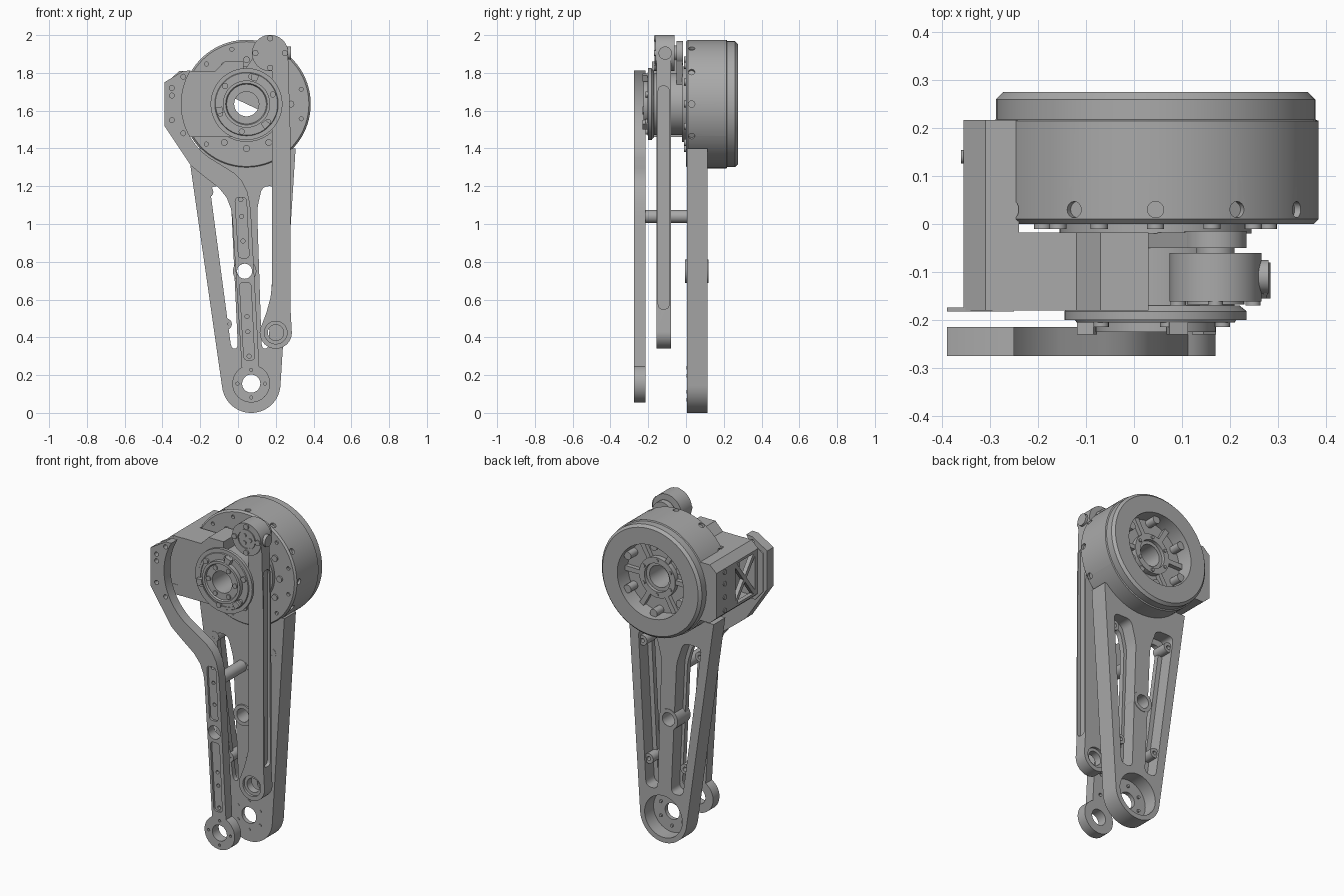
import bpy, bmesh
from math import sin, cos, radians
from mathutils import Vector, Matrix

cube = bpy.data.objects.get("Cube")
if cube:
    bpy.data.objects.remove(cube)

metal = bpy.data.materials.new("satin_grey_metal")
metal.use_nodes = True
metal.diffuse_color = (0.4, 0.4, 0.4, 1)
metal.node_tree.nodes["Principled BSDF"].inputs["Base Color"].default_value = (0.4, 0.4, 0.4, 1)

MX, MZ = 0.045, 1.635      # motor axis
KX, KZ = 0.07, 0.155       # lower joint axis


def finish(bm, name):
    bmesh.ops.recalc_face_normals(bm, faces=bm.faces)
    mesh = bpy.data.meshes.new(name)
    bm.to_mesh(mesh)
    bm.free()
    mesh.materials.append(metal)
    ob = bpy.data.objects.new(name, mesh)
    bpy.context.collection.objects.link(ob)
    return ob


def prism(name, pts, a, b, axis="y"):
    """Extrude an outline: (x, z) along y, or (y, z) along x."""
    bm = bmesh.new()
    place = (lambda p, d: (p[0], d, p[1])) if axis == "y" else (lambda p, d: (d, p[0], p[1]))
    lo = [bm.verts.new(place(p, a)) for p in pts]
    hi = [bm.verts.new(place(p, b)) for p in pts]
    bm.faces.new(lo)
    bm.faces.new(hi)
    for i in range(len(pts)):
        j = (i + 1) % len(pts)
        bm.faces.new((lo[i], lo[j], hi[j], hi[i]))
    return finish(bm, name)


def box(name, x0, x1, y0, y1, z0, z1):
    return prism(name, [(x0, z0), (x1, z0), (x1, z1), (x0, z1)], y0, y1)


def rod(name, p0, p1, r, n=32):
    p0, p1 = Vector(p0), Vector(p1)
    d = p1 - p0
    bm = bmesh.new()
    m = Matrix.Translation((p0 + p1) / 2) @ d.to_track_quat("Z", "Y").to_matrix().to_4x4()
    bmesh.ops.create_cone(bm, cap_ends=True, segments=n, radius1=r, radius2=r, depth=d.length, matrix=m)
    return finish(bm, name)


def pin(name, x, z, y0, y1, r, n=32):
    return rod(name, (x, y0, z), (x, y1, z), r, n)


def lathe(name, x, z, profile, n=96):
    """Revolve a closed (radius, y) profile around the y direction."""
    bm = bmesh.new()
    rings = []
    for i in range(n):
        t = radians(360 * i / n)
        rings.append([bm.verts.new((x + r * cos(t), y, z + r * sin(t))) for r, y in profile])
    k = len(profile)
    for i in range(n):
        a, b = rings[i], rings[(i + 1) % n]
        for j in range(k):
            bm.faces.new((a[j], a[(j + 1) % k], b[(j + 1) % k], b[j]))
    return finish(bm, name)


def arc(x, z, r, a0, a1, n):
    angles = [radians(a0 + (a1 - a0) * i / n) for i in range(n + 1)]
    return [(x + r * cos(t), z + r * sin(t)) for t in angles]


def rounded(pts, r, n=5):
    """Soften each corner of an outline."""
    out = []
    for i, p in enumerate(pts):
        p = Vector(p)
        a, b = Vector(pts[i - 1]) - p, Vector(pts[(i + 1) % len(pts)]) - p
        a = p + a.normalized() * min(r, a.length * 0.45)
        b = p + b.normalized() * min(r, b.length * 0.45)
        for k in range(n + 1):
            t = k / n
            out.append(tuple(a * (1 - t) ** 2 + p * 2 * t * (1 - t) + b * t * t))
    return out


def cut(ob, cutters):
    for c in cutters:
        c.hide_render = True
        m = ob.modifiers.new("cut", "BOOLEAN")
        m.operation, m.solver, m.object = "DIFFERENCE", "EXACT", c
        with bpy.context.temp_override(object=ob, active_object=ob, selected_objects=[ob]):
            bpy.ops.object.modifier_apply(modifier=m.name)
        bpy.data.objects.remove(c)
    return ob


def around(r, deg, x=MX, z=MZ):
    return x + r * cos(radians(deg)), z + r * sin(radians(deg))


# Motor drum with recessed back and bored centre
drum = lathe("motor_drum", MX, MZ, [
    (.065, 0), (.33, 0), (.34, .01), (.34, .215), (.333, .218), (.333, .26), (.318, .275),
    (.22, .275), (.215, .18), (.12, .18), (.12, .21), (.085, .21), (.085, .19), (.065, .19)])
holes = []
for k in range(12):
    (x0, z0), (x1, z1) = around(.325, 30 * k), around(.36, 30 * k)
    holes.append(rod("cutter", (x0, .03, z0), (x1, .03, z1), .017, 16))
    x, z = around(.3, 30 * k + 15)
    holes.append(pin("cutter", x, z, -.02, .015, .011, 12))
cut(drum, holes)
for k in range(6):
    spoke = [around(.11, 60 * k - 7), around(.218, 60 * k - 4), around(.218, 60 * k + 4), around(.11, 60 * k + 7)]
    prism("back_spoke", spoke, .175, .205)
    pin("back_boss", *around(.2, 60 * k + 30), .175, .245, .024, 20)
    pin("back_screw", *around(.102, 60 * k + 30), .2, .216, .01, 12)
lathe("motor_front_rim", MX, MZ, [(.065, .005), (.2, .005), (.2, -.02), (.065, -.02)])
for k in range(12):
    pin("motor_bolt", *around(.235, 30 * k), -.01, .005, .018, 16)

# Gearbox body and its front output flange
lathe("gearbox_body", MX, MZ, [(.065, 0), (.165, 0), (.165, -.185), (.065, -.185)])
lathe("output_flange", MX, MZ, [
    (.065, -.17), (.175, -.17), (.19, -.182), (.19, -.2), (.168, -.2), (.165, -.205),
    (.15, -.205), (.15, -.2), (.125, -.2), (.125, -.225), (.11, -.225), (.105, -.215), (.065, -.215)])
for k in range(6):
    pin("output_screw", *around(.088, 60 * k), -.222, -.21, .014, 16)
    pin("flange_bolt", *around(.148, 60 * k + 20), -.215, -.195, .016, 16)
for k in range(3):
    block = [around(.13, 120 * k + 66), around(.165, 120 * k + 66), around(.165, 120 * k + 80), around(.13, 120 * k + 80)]
    prism("flange_stop", block, -.23, -.195)

# Side bracket: solid block, hollow end frame with crossed braces, thin lip
block = prism("bracket_block", [(-.25, 1.46), (.03, 1.46), (.03, 1.86), (-.07, 1.86), (-.12, 1.81), (-.25, 1.81)],
              -.18, -.018)
cut(block, [pin("cutter", MX, MZ, -.3, .1, .15, 64)])
frame = prism("bracket_frame", [(-.355, 1.5), (-.355, 1.77), (-.31, 1.81), (-.24, 1.81), (-.24, 1.46), (-.31, 1.46)],
              -.18, .217)
cutters = [box("cutter", -.33, -.2, -.15, .04, 1.495, 1.775)]
mid = Vector((-.055, 1.635))
corners = [mid + Vector(c) for c in ((-.1, -.13), (.1, -.13), (.1, .13), (-.1, .13))]
for k in range(4):
    tri = [mid, corners[k], corners[(k + 1) % 4]]
    centre = sum(tri, Vector((0, 0))) / 3
    cutters.append(prism("cutter", [centre + (p - centre) * .78 for p in tri], -.4, -.32, "x"))
cut(frame, cutters)
for z in (1.52, 1.6, 1.68, 1.75):
    rod("bracket_screw", (-.35, .14, z), (-.361, .14, z), .014, 12)
lip = [(-.39, 1.52), (-.39, 1.75), (-.29, 1.81), (-.25, 1.81), (-.25, 1.46), (-.34, 1.46)]
cut(prism("bracket_lip", lip, -.182, -.174), [box("cutter", -.33, -.27, -.3, -.1, 1.52, 1.75)])


# Rear main link: tapered plate, two stepped windows, cupped lower joint
def link_pt(u, z):
    return KX - .04 * (z - KZ) + u, z


link = prism("rear_main_link", [(-.265, 1.4), *arc(KX, KZ, KZ, 187, 356, 40), (.305, 1.4)], .005, .115)
window = [(.178, 1.2), (.1, 1.2), (.068, 1.08), (.063, .34), (.098, .34)]
pocket = [(.21, 1.235), (.09, 1.235), (.05, 1.1), (.045, .31), (.122, .31)]
cutters = []
for s in (-1, 1):
    for shape, y in ((window, -.05), (pocket, .035)):
        cutters.append(prism("cutter", rounded([link_pt(s * u, z) for u, z in shape], .035), y, .2))
cutters += [pin("cutter", KX, KZ, .03, .2, .125, 64), pin("cutter", KX, KZ, -.1, .2, .048, 48),
            pin("cutter", *link_pt(-.011, .75), -.1, .2, .04)]
cut(link, cutters)
x, z = link_pt(-.011, .75)
lathe("link_centre_boss", x, z, [(.04, -.005), (.062, -.005), (.062, .118), (.04, .118)], 40)
for u, z in ((-.19, 1.17), (.19, 1.17), (-.12, .47), (.12, .47), (0, 1.04), (0, .47)):
    x, z = link_pt(u, z)
    lathe("link_small_boss", x, z, [(.012, .004), (.03, .004), (.03, .1), (.012, .1)], 24)
for k in range(6):
    pin("lower_joint_screw", *around(.085, 60 * k + 30, KX, KZ), .002, .04, .009, 12)

# Front curved arm
arm = prism("front_arm", [
    (-.39, 1.52), (-.39, 1.75), (-.29, 1.81), *arc(MX, MZ, .345, 149, 235, 30),
    (-.06, 1.295), (-.02, 1.27), (.02, 1.23), (.048, 1.175), (.063, 1.11), (.07, 1.03),
    *arc(KX, KZ, .1, 65, -240, 48),
    (-.03, 1.03), (-.037, 1.08), (-.06, 1.14), (-.1, 1.19), (-.19, 1.26), (-.25, 1.31)], -.275, -.215)
cutters = [pin("cutter", KX, KZ, -.4, 0, .048, 48), pin("cutter", .035, .75, -.4, 0, .04)]
for lo, hi in ((.28, .69), (.82, 1.14)):
    a, b = .02 + (1.03 - lo) * .053, .02 + (1.03 - hi) * .053
    cutters.append(prism("cutter", rounded([(a - .028, lo), (a + .028, lo), (b + .03, hi), (b - .03, hi)], .02),
                         -.3, -.262))
for x, z in ((-.35, 1.72), (-.35, 1.68), (-.35, 1.55), (-.29, 1.78), (-.29, 1.48)):
    cutters.append(pin("cutter", x, z, -.4, 0, .013, 16))
for z in (.3, .43, .51, .91, 1.04, 1.13):
    cutters.append(pin("cutter", .02 + (1.03 - z) * .053, z, -.4, 0, .011, 12))
for k in range(4):
    cutters.append(pin("cutter", *around(.073, 90 * k, KX, KZ), -.4, -.25, .008, 12))
cut(arm, cutters)
pin("cross_spacer", .02, 1.04, -.22, .01, .034)

# Crank on the motor and the push rod it drives
EX, EZ = .17, 1.905
prism("crank_arm", [(-.05, 1.68), (.12, 1.6), (.225, 1.88), (.11, 1.93)], -.05, -.018)
pin("crank_eye", EX, EZ, -.05, -.015, .065, 48)
pin("crank_pin", EX, EZ, -.07, -.03, .04)
pin("push_rod_top_eye", EX, EZ, -.162, -.06, .096, 64)
rod("push_rod_side_cap", (.25, -.11, EZ), (.28, -.11, EZ), .035)
lathe("top_eye_cap", EX, EZ, [(.052, -.155), (.06, -.155), (.06, -.168), (.052, -.168)], 48)
for k in range(4):
    pin("top_eye_bolt", *around(.078, 90 * k, EX, EZ), -.17, -.155, .016, 16)
for k in range(3):
    pin("top_eye_screw", *around(.025, 120 * k, EX, EZ), -.168, -.155, .012, 12)
bar = prism("push_rod", [(.265, 1.9), (.18, 1.87), (.18, .68), (.172, .61), (.15, .53),
                         *arc(.2, .425, .085, 150, 365, 36), (.278, .55), (.277, 1.5)], -.155, -.08)
cut(bar, [pin("cutter", .2, .425, -.3, 0, .06, 48),
          prism("cutter", rounded([(-.147, .55), (-.09, .55), (-.09, 1.73), (-.147, 1.73)], .025), .258, .4, "x")])
lathe("push_rod_bearing", .2, .425, [(.042, -.14), (.062, -.14), (.062, -.095), (.042, -.095)], 48)

# Smooth round surfaces while keeping hard edges
bpy.ops.object.select_all(action="DESELECT")
for ob in bpy.context.collection.objects:
    if ob.type == "MESH" and metal.name in ob.data.materials:
        ob.select_set(True)
        bpy.context.view_layer.objects.active = ob
bpy.ops.object.shade_smooth_by_angle(angle=radians(30))
